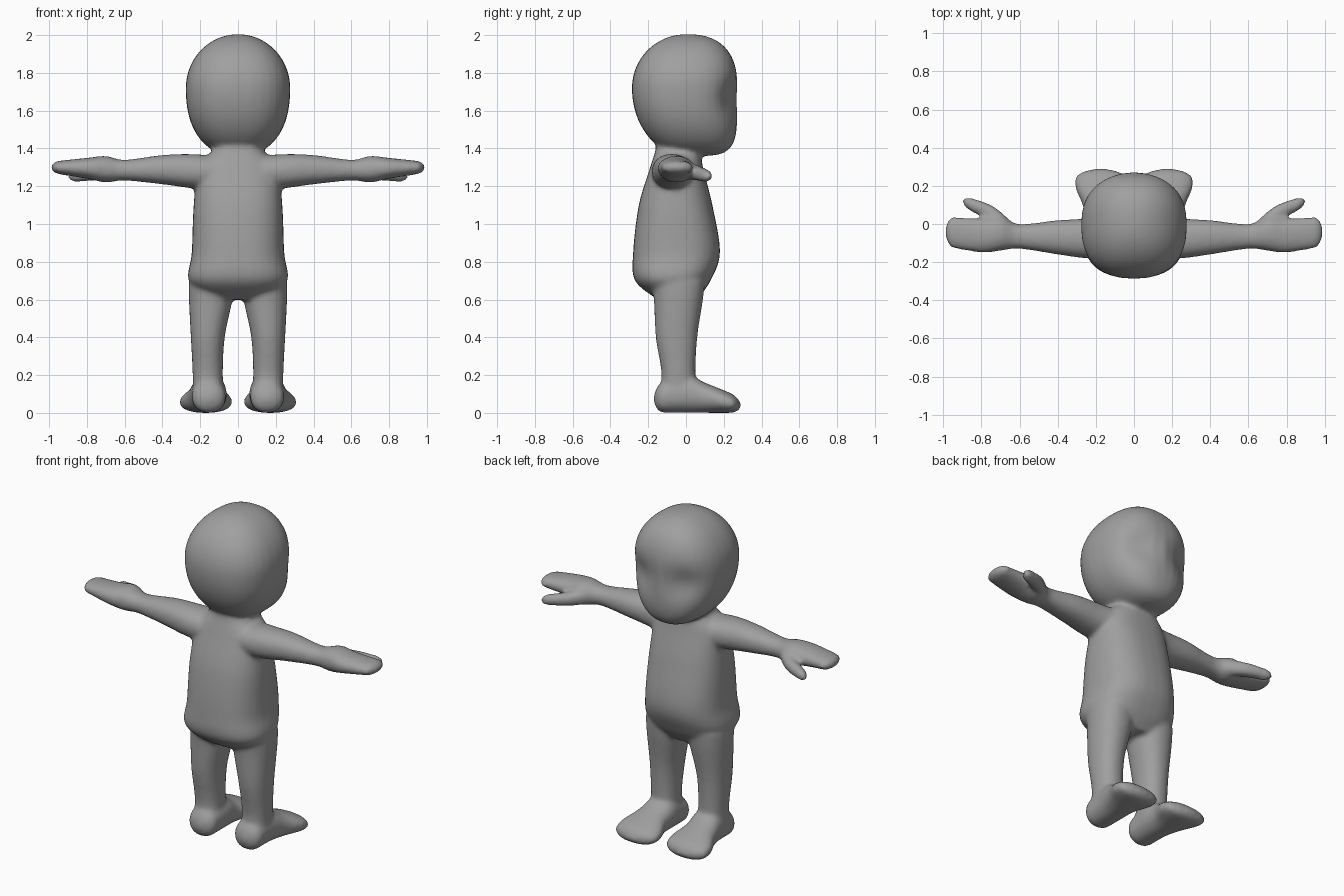
import bpy
import bmesh
import math
from mathutils import Vector

default = bpy.data.objects.get("Cube")
if default:
    bpy.data.objects.remove(default)

SIDES = 32
STEPS = 12


def signed_power(value, exponent):
    return math.copysign(abs(value) ** exponent, value)


def smooth_sections(rows, start_cap=0, end_cap=0):
    """Pass a smooth curve through key sections and round off the capped ends."""
    keys = [Vector(row) for row in rows]
    keys = [keys[0]] + keys + [keys[-1]]
    sections = []
    for before, start, end, after in zip(keys, keys[1:], keys[2:], keys[3:]):
        for step in range(STEPS):
            f = step / STEPS
            blend = f * f * (3 - f - f)
            leave = (end - before) / 2 * f * (1 - f) ** 2
            arrive = (after - start) / 2 * f * f * (1 - f)
            sections.append(start.lerp(end, blend) + leave - arrive)
    sections.append(keys[-1])

    first, last = rows[0][0], rows[-1][0]
    rounded = []
    for t, a_min, a_max, b_min, b_max in sections:
        depth = 0
        if start_cap:
            depth = max(depth, 1 - (t - first) / start_cap)
        if end_cap:
            depth = max(depth, 1 - (last - t) / end_cap)
        scale = max(0.2, math.sqrt(max(0, 1 - depth * depth)))
        a_mid, a_half = (a_min + a_max) / 2, (a_max - a_min) / 2 * scale
        b_mid, b_half = (b_min + b_max) / 2, (b_max - b_min) / 2 * scale
        rounded.append((t, a_mid - a_half, a_mid + a_half, b_mid - b_half, b_mid + b_half))
    return rounded


def loft(bm, sections, place, power=2.2):
    """Skin rounded sections; place turns section coordinates into a point."""
    loops = []
    for t, a_min, a_max, b_min, b_max in sections:
        loop = []
        for i in range(SIDES):
            angle = math.tau * i / SIDES
            u = signed_power(math.cos(angle), 2 / power)
            v = signed_power(math.sin(angle), 2 / power)
            a = (a_min + a_max + (a_max - a_min) * u) / 2
            b = (b_min + b_max + (b_max - b_min) * v) / 2
            loop.append(bm.verts.new(place(t, a, b)))
        loops.append(loop)
    faces = [bm.faces.new(loops[0]), bm.faces.new(loops[-1])]
    for low, high in zip(loops, loops[1:]):
        for i in range(SIDES):
            j = (i + 1) % SIDES
            faces.append(bm.faces.new((low[i], low[j], high[j], high[i])))
    bmesh.ops.recalc_face_normals(bm, faces=faces)


def upright(t, a, b):
    return (a, b, t)


def face_relief(t, a, b):
    """Press shallow eye sockets into the front of the head."""
    if b > 0:
        across = (abs(a) - 0.15) / 0.09
        above = (t - 1.66) / 0.09
        b -= 0.035 * math.exp(-across ** 2 - above ** 2)
    return (a, b, t)


def head_sections():
    """Round skull behind, flatter face in front, longer below its middle."""
    middle, crown, jaw = 1.72, 0.285, 0.36
    sections = []
    for i in range(1, SIDES):
        height = -math.cos(math.pi * i / SIDES)
        rise = abs(height)
        above = height > 0

        def bulge(power):
            return (1 - rise ** power) ** (1 / power)

        width = 0.277 * bulge(2 if above else 2.3)
        back = -0.287 * bulge(2)
        face = 0.273 * bulge(2.5 if above else 5)
        z = middle + height * (crown if above else jaw)
        sections.append((z, -width, width, back, face))
    return sections


bm = bmesh.new()

# Head
loft(bm, head_sections(), face_relief, 2.4)

# Neck and torso: height, half width, back, front
torso = [(z, -w, w, back, front) for z, w, back, front in (
    (0.6, 0.15, -0.15, 0.06),
    (0.7, 0.26, -0.27, 0.13),
    (0.85, 0.245, -0.28, 0.18),
    (1.1, 0.235, -0.25, 0.14),
    (1.3, 0.21, -0.19, 0.09),
    (1.4, 0.13, -0.16, 0.08),
    (1.5, 0.13, -0.15, 0.1),
)]
loft(bm, smooth_sections(torso), upright, 2.5)

# Leg: height, inner, outer, back, front
leg = smooth_sections((
    (0.05, 0.07, 0.24, -0.15, 0.06),
    (0.2, 0.08, 0.24, -0.13, 0.05),
    (0.4, 0.07, 0.25, -0.16, 0.06),
    (0.6, 0.03, 0.26, -0.17, 0.09),
    (0.7, 0.03, 0.26, -0.18, 0.1),
))

# Foot: heel to toe, inner, outer, sole, top
foot = smooth_sections((
    (-0.17, 0.07, 0.24, 0, 0.15),
    (0, 0.06, 0.25, 0, 0.2),
    (0.1, 0.06, 0.27, 0, 0.16),
    (0.2, 0.03, 0.31, 0, 0.12),
    (0.29, 0.05, 0.3, 0, 0.08),
), 0.05, 0.05)

# Arm and mitten hand: distance outward, back, front, underside, top
arm = smooth_sections((
    (0.1, -0.18, 0.06, 1.18, 1.36),
    (0.25, -0.18, 0.03, 1.19, 1.37),
    (0.4, -0.16, 0.02, 1.21, 1.365),
    (0.6, -0.13, 0, 1.23, 1.34),
    (0.7, -0.14, 0.04, 1.22, 1.36),
    (0.8, -0.15, 0.03, 1.24, 1.35),
    (0.99, -0.12, 0.04, 1.27, 1.33),
), 0, 0.04)

# Thumb, splaying forward from the wrist
thumb = smooth_sections((
    (0.65, -0.07, 0.02, 1.24, 1.33),
    (0.75, 0.01, 0.1, 1.23, 1.31),
    (0.9, 0.09, 0.15, 1.22, 1.28),
), 0, 0.04)

for side in (-1, 1):
    def standing(t, a, b):
        return (side * a, b, t)

    def forward(t, a, b):
        return (side * a, t, b)

    def outward(t, a, b):
        return (side * t, a, b)

    loft(bm, leg, standing)
    loft(bm, foot, forward)
    loft(bm, arm, outward)
    loft(bm, thumb, outward)

mesh = bpy.data.meshes.new("figure_skin")
bm.to_mesh(mesh)
bm.free()
figure = bpy.data.objects.new("figure_skin", mesh)
bpy.context.collection.objects.link(figure)

# Fuse the parts into one soft skin
fuse = figure.modifiers.new("fuse", 'REMESH')
fuse.mode = 'VOXEL'
fuse.voxel_size = 0.012
fuse.use_smooth_shade = True
soften = figure.modifiers.new("soften", 'SMOOTH')
soften.factor = 0.5
soften.iterations = 10

# Plain grey clay
clay = bpy.data.materials.new("grey_clay")
clay.use_nodes = True
grey = (0.35, 0.35, 0.35, 1)
clay.diffuse_color = grey
clay.node_tree.nodes["Principled BSDF"].inputs["Base Color"].default_value = grey
mesh.materials.append(clay)
